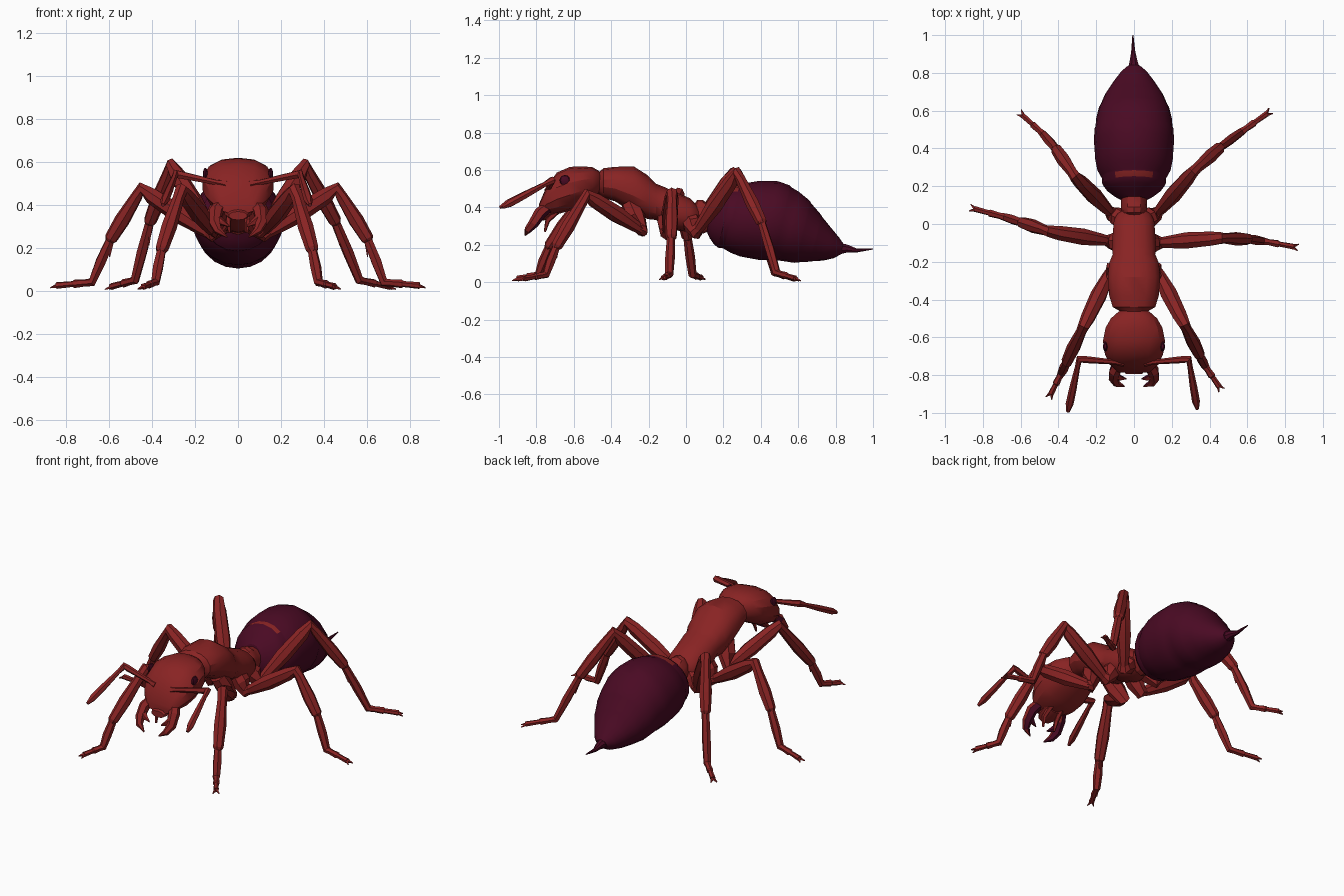
import bpy, bmesh, math
from mathutils import Vector

if "Cube" in bpy.data.objects:
    bpy.data.objects.remove(bpy.data.objects["Cube"])


def material(name, rgb):
    m = bpy.data.materials.new(name)
    m.diffuse_color = (*rgb, 1)
    m.use_nodes = True
    m.node_tree.nodes["Principled BSDF"].inputs["Base Color"].default_value = m.diffuse_color
    return m


RED = material("rust red", (0.25, 0.017, 0.017))
MAROON = material("dark maroon", (0.068, 0.003, 0.017))


def skin(bm, rings):
    """Join vertex rings into a closed skin."""
    n = len(rings[0])
    for a, b in zip(rings, rings[1:]):
        for i in range(n):
            bm.faces.new((a[i], a[(i + 1) % n], b[(i + 1) % n], b[i]))
    bm.faces.new(rings[0])
    bm.faces.new(rings[-1][::-1])


def finish(name, bm, mats=(RED,), rule=None, angle=30):
    bmesh.ops.recalc_face_normals(bm, faces=bm.faces)
    bm.normal_update()
    if rule:
        for f in bm.faces:
            f.material_index = rule(f)
    me = bpy.data.meshes.new(name)
    bm.to_mesh(me)
    bm.free()
    for m in mats:
        me.materials.append(m)
    ob = bpy.data.objects.new(name, me)
    bpy.context.collection.objects.link(ob)
    bpy.ops.object.select_all(action='DESELECT')
    ob.select_set(True)
    bpy.context.view_layer.objects.active = ob
    bpy.ops.object.shade_smooth_by_angle(angle=math.radians(angle))


def body(name, stations, n=14, power=1.0, shear=0.0, **kw):
    """Loft ellipses given as (y, centre z, half width, half height)."""
    def sp(v):
        return math.copysign(abs(v) ** power, v) if abs(v) > 1e-6 else 0
    bm = bmesh.new()
    rings = []
    for y, z, w, h in stations:
        ring = []
        for i in range(n):
            a = 2 * math.pi * i / n + math.pi / 2
            dz = h * sp(math.sin(a))
            ring.append(bm.verts.new((w * sp(math.cos(a)), y + shear * dz, z + dz)))
        rings.append(ring)
    skin(bm, rings)
    finish(name, bm, **kw)


def tube(bm, pts, radii, n=7):
    """Sweep a round section of changing radius along a path."""
    pts = [Vector(p) for p in pts]
    u = Vector((0.31, 0.42, 0.85))
    rings = []
    for i, p in enumerate(pts):
        d = Vector()
        if i:
            d += (p - pts[i - 1]).normalized()
        if i < len(pts) - 1:
            d += (pts[i + 1] - p).normalized()
        d.normalize()
        u = (u - d * u.dot(d)).normalized()
        v = d.cross(u)
        rings.append([bm.verts.new(p + radii[i] * (u * math.cos(t) + v * math.sin(t)))
                      for t in (2 * math.pi * k / n for k in range(n))])
    skin(bm, rings)


def flip(p, s):
    return Vector((p[0] * s, p[1], p[2]))


# Head, tilted down toward the jaws
body("head", [(-.45, .535, .05, .04), (-.465, .535, .085, .06), (-.50, .532, .125, .083),
              (-.55, .52, .154, .10), (-.62, .50, .168, .117), (-.69, .475, .157, .112),
              (-.745, .438, .13, .075), (-.785, .39, .085, .03)], power=0.85)
# Thorax: front hump, waist groove and rear hump
body("thorax", [(-.50, .53, .045, .045), (-.465, .53, .07, .06), (-.44, .53, .115, .08),
                (-.38, .525, .134, .092), (-.28, .495, .142, .125), (-.205, .455, .134, .117),
                (-.16, .43, .115, .097), (-.12, .408, .12, .103), (-.04, .375, .114, .1),
                (.02, .36, .109, .09), (.055, .347, .09, .07), (.08, .345, .045, .045)],
     power=0.9)
# Waist node
body("waist", [(.03, .345, .045, .05), (.06, .35, .064, .09), (.09, .35, .07, .09),
               (.115, .345, .068, .075), (.15, .345, .068, .07)], n=12)


# Abdomen with overlapping plates and a red patch on top of the first groove
def patch(f):
    c = f.calc_center_median()
    base = c.y - .25 * (c.z - .35)
    return int(abs(c.x) < .09 and .215 < base < .245 and c.z > .47)


body("abdomen", [(.13, .35, .068, .078), (.155, .347, .11, .112), (.185, .35, .148, .146),
                 (.212, .35, .168, .165), (.243, .349, .170, .168), (.252, .347, .176, .172),
                 (.285, .345, .194, .187), (.34, .34, .205, .202), (.44, .33, .212, .21),
                 (.505, .318, .209, .2), (.515, .314, .204, .194), (.56, .298, .20, .184),
                 (.62, .27, .185, .166), (.63, .264, .178, .158), (.69, .236, .152, .126),
                 (.70, .23, .145, .118), (.755, .203, .108, .087), (.805, .184, .07, .055),
                 (.835, .178, .035, .028)],
     n=20, shear=.25, mats=(MAROON, RED), rule=patch)
# Sting
bm = bmesh.new()
tube(bm, [(0, .81, .18), (-.002, .86, .18), (-.004, .91, .17), (-.006, 1.0, .178)],
     [.036, .023, .012, .003], 8)
finish("sting", bm, (MAROON,))

# Legs: hip, coxa end, knee, ankle, heel, toe for the right side and the left side
LEGS = {
    "front": ([(.07, -.30, .42), (.12, -.24, .28), (.265, -.53, .47), (.35, -.70, .18),
               (.375, -.75, .04), (.45, -.86, .02)],
              [(.07, -.30, .42), (.12, -.24, .28), (.265, -.54, .47), (.36, -.74, .18),
               (.385, -.79, .04), (.44, -.90, .02)]),
    "middle": ([(.06, -.10, .36), (.13, -.10, .265), (.46, -.075, .475), (.61, -.08, .23),
                (.68, -.09, .04), (.845, -.12, .025)],
               [(.06, -.10, .36), (.13, -.09, .265), (.45, -.04, .475), (.60, .01, .23),
                (.68, .035, .04), (.845, .08, .025)]),
    "hind": ([(.05, .02, .34), (.12, .055, .27), (.31, .275, .585), (.46, .41, .31),
              (.565, .485, .05), (.705, .585, .02)],
             [(.05, .02, .34), (.12, .055, .27), (.31, .25, .585), (.415, .40, .31),
              (.48, .475, .05), (.59, .575, .02)]),
}
for pair, sides in LEGS.items():
    for side, s, path in (("right", 1, sides[0]), ("left", -1, sides[1])):
        hip, coxa, knee, ankle, heel, toe = [flip(p, s) for p in path]
        bm = bmesh.new()
        # Hip segment
        tube(bm, [hip, hip.lerp(coxa, .5), coxa, coxa.lerp(knee, .08)], [.05, .054, .04, .025])
        # Thigh and shin
        tube(bm, [coxa, coxa.lerp(knee, .12), coxa.lerp(knee, .45), coxa.lerp(knee, .85), knee,
                  knee.lerp(ankle, .15), knee.lerp(ankle, .6), knee.lerp(ankle, .95), ankle],
             [.025, .032, .045, .039, .032, .028, .037, .031, .02])
        # Foot joints, each flared at its end
        mid = heel.lerp(toe, .5)
        tube(bm, [ankle.lerp(knee, .05), ankle.lerp(heel, .5), heel, heel.lerp(toe, .2), mid,
                  mid.lerp(toe, .1), toe],
             [.022, .026, .022, .017, .02, .014, .016], 6)
        # Shin spur and paired claws
        d = (toe - heel).normalized()
        w = Vector((-d.y, d.x, 0))
        tube(bm, [ankle.lerp(knee, .1), ankle.lerp(heel, .4) - d * .035], [.014, .003], 4)
        for k in (-1, 1):
            tube(bm, [toe - d * .01, toe + d * .025 + w * k * .018 - Vector((0, 0, .008))],
                 [.012, .003], 4)
        finish(f"{pair}_leg_{side}", bm, angle=25)

for side, s in (("right", 1), ("left", -1)):
    # Elbowed antenna
    tip = (.335, -.98, .40) if s > 0 else (.35, -.995, .40)
    end, elbow = flip(tip, s), flip((.29, -.715, .545), s)
    root = flip((.055, -.735, .495), s)
    bm = bmesh.new()
    tube(bm, [root, root.lerp(elbow, .2), root.lerp(elbow, .9), elbow, elbow.lerp(end, .15),
              elbow.lerp(end, .55), elbow.lerp(end, .85), end],
         [.022, .013, .019, .021, .014, .02, .021, .009], 6)
    finish(f"antenna_{side}", bm, angle=25)

    # Jaw with hooked tip and inner tooth, dark on the inner rear faces
    bm = bmesh.new()
    tube(bm, [flip(p, s) for p in ((.075, -.73, .41), (.102, -.78, .37), (.108, -.815, .315),
                                   (.092, -.845, .28), (.05, -.86, .25))],
         [.03, .033, .028, .02, .003], 6)
    tube(bm, [flip(p, s) for p in ((.10, -.80, .34), (.075, -.815, .32), (.04, -.82, .30))],
         [.022, .017, .003], 5)
    finish(f"jaw_{side}", bm, (RED, MAROON), lambda f: int(f.normal.y > .35), 25)

    # Mouth feeler
    bm = bmesh.new()
    tube(bm, [flip(p, s) for p in ((.035, -.68, .39), (.045, -.74, .33), (.04, -.755, .27))],
         [.018, .014, .006], 5)
    finish(f"feeler_{side}", bm, angle=25)

    # Eye
    bm = bmesh.new()
    bmesh.ops.create_uvsphere(bm, u_segments=10, v_segments=6, radius=1)
    for v in bm.verts:
        v.co = Vector((v.co.x * .012 + s * .152, v.co.y * .028 - .648, v.co.z * .028 + .545))
    finish(f"eye_{side}", bm, (MAROON,))

# Mouth plate between the jaws
body("mouth", [(-.70, .385, .07, .03), (-.76, .365, .065, .035), (-.795, .35, .045, .02)], n=10)
